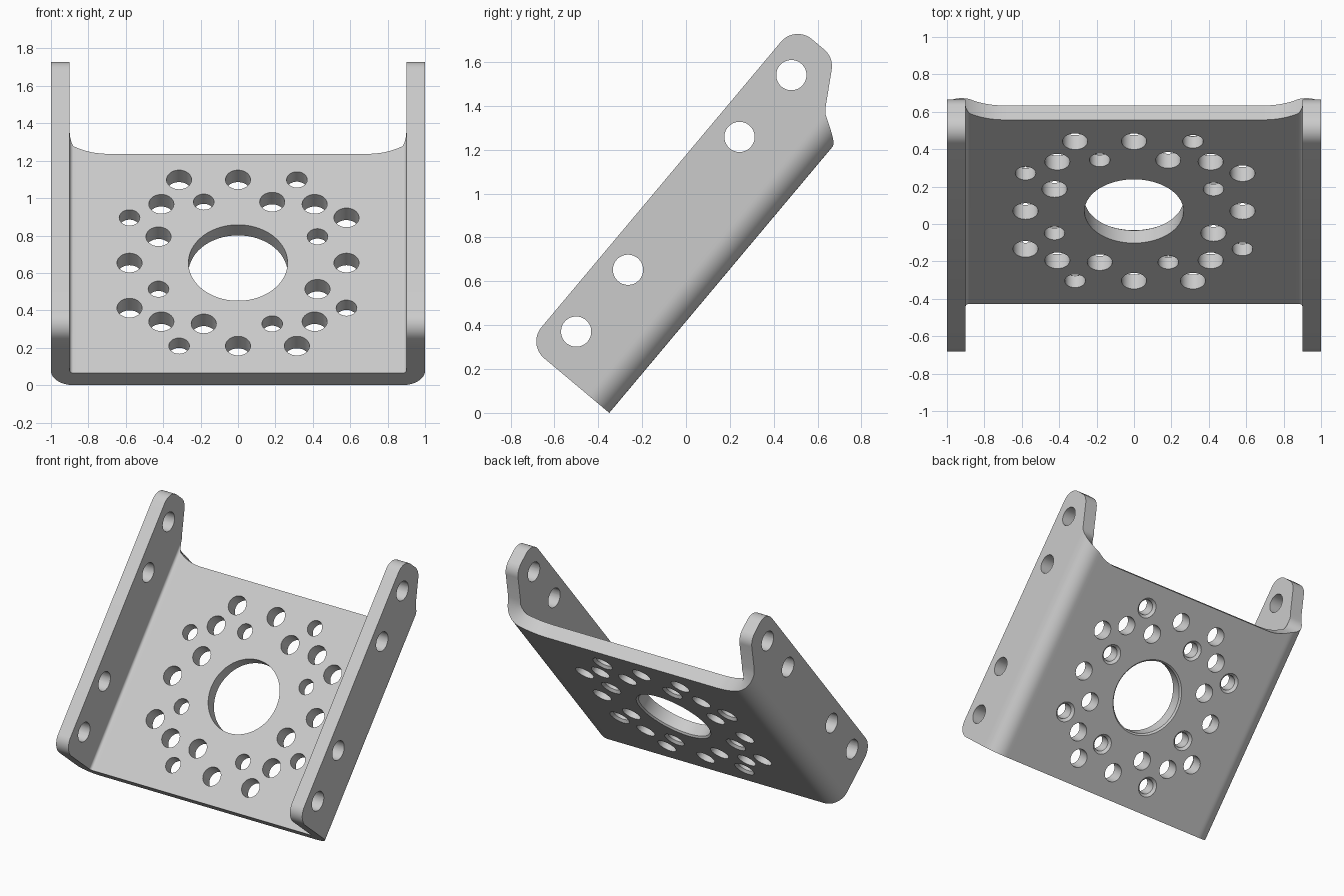
import bpy, bmesh, math
from mathutils import Matrix, Vector

if "Cube" in bpy.data.objects:
    bpy.data.objects.remove(bpy.data.objects["Cube"])

THICK, R_OUT, R_IN, HEIGHT = 0.1, 0.12, 0.02, 0.488
PLATE_END, TIP, ROUND = 1.53, 1.9, 0.1
BEND_X = 1 - R_OUT            # where the plate starts to bend
FLARE_X = 0.68                # where the rear edge starts to flare
TILT = Matrix.Translation((0, -0.35, 0)) @ Matrix.Rotation(math.radians(50), 4, 'X')


def flare(s):
    """Rear edge along the unfolded sheet, from plate into flange."""
    return PLATE_END + 0.17 * (s / 0.33) ** 2.3


def corner(v):
    """How far a rounded flange corner pulls back at height v."""
    d = max(0, v - (HEIGHT - ROUND))
    return ROUND - math.sqrt(max(0, ROUND ** 2 - d * d))


def flange_end(v):
    """Rear edge of a flange: slanted, rounded, straight, rounded."""
    if v < 0.229:
        return 1.70 + (v - 0.139) * 1.676
    d = max(0, 0.315 - v)
    return TIP - ROUND + math.sqrt(ROUND ** 2 - d * d) - corner(v)


# Columns across half the sheet: outer point, inner point, front and rear end
half = []
for i in range(11):
    x = FLARE_X + (BEND_X - FLARE_X) * i / 10
    half.append(((x, 0), (x, THICK), 0, flare(x - FLARE_X)))
for i in range(1, 13):
    a = math.pi / 2 * i / 12
    sx, sv = math.sin(a), math.cos(a)
    half.append(((BEND_X + R_OUT * sx, R_OUT * (1 - sv)),
                 (BEND_X + R_IN * sx, R_OUT - R_IN * sv),
                 0, flare(BEND_X - FLARE_X + 0.07 * a)))
heights = [0.139]
heights += [0.315 - ROUND * math.sin(math.radians(a)) for a in range(59, -1, -6)]
heights += [HEIGHT - ROUND + ROUND * math.sin(math.pi / 2 * i / 10) for i in range(11)]
for v in heights:
    half.append(((1, v), (1 - THICK, v), corner(v), flange_end(v)))
mirrored = [((-o[0], o[1]), (-n[0], n[1]), f, r) for o, n, f, r in reversed(half)]

# Folded sheet lofted through the columns
bm = bmesh.new()
loops = []
for outer, inner, front, rear in mirrored + half:
    pts = [(outer, front), (outer, rear), (inner, rear), (inner, front)]
    loops.append([bm.verts.new((p[0], u, p[1])) for p, u in pts])
for a, b in zip(loops, loops[1:]):
    for i in range(4):
        j = (i + 1) % 4
        bm.faces.new((a[i], a[j], b[j], b[i]))
bm.faces.new(loops[0])
bm.faces.new(reversed(loops[-1]))
bmesh.ops.dissolve_limit(bm, angle_limit=0.003, verts=bm.verts, edges=bm.edges)
bmesh.ops.recalc_face_normals(bm, faces=bm.faces)


def make_object(name, bm):
    bmesh.ops.transform(bm, matrix=TILT, verts=bm.verts)
    mesh = bpy.data.meshes.new(name)
    bm.to_mesh(mesh)
    bm.free()
    obj = bpy.data.objects.new(name, mesh)
    bpy.context.collection.objects.link(obj)
    return obj


bracket = make_object("channel_bracket", bm)

# Drill bits for every hole
bits = bmesh.new()


def drill(origin, axis, rings, sides=40):
    """Closed turned shape: rings are (distance along axis, radius)."""
    turn = Vector((0, 0, 1)).rotation_difference(Vector(axis)).to_matrix()
    circles = []
    for d, r in rings:
        circles.append([bits.verts.new(Vector(origin) + turn @ Vector(
            (r * math.cos(t), r * math.sin(t), d)))
            for t in (2 * math.pi * k / sides for k in range(sides))])
    for a, b in zip(circles, circles[1:]):
        for k in range(sides):
            m = (k + 1) % sides
            bits.faces.new((a[k], a[m], b[m], b[k]))
    bits.faces.new(reversed(circles[0]))
    bits.faces.new(circles[-1])


CENTRE, BIG, SMALL = 0.77, 0.067, 0.055


def plate_hole(x, u, r, sink=0, sides=40):
    rings = [(-0.05, r), (0.15, r)]
    if sink:
        rings = [(-sink, r + 2 * sink), (sink, r), (0.15, r)]
    drill((x, CENTRE + u, 0), (0, 0, 1), rings, sides)


plate_hole(0, 0, 0.265, 0.012, 80)
pattern = [(0, 0.58, BIG, 0), (0.41, 0.41, BIG, 0),
           (-0.315, 0.58, BIG, 0), (0.315, 0.58, SMALL, 0.018),
           (0.183, 0.425, BIG, 0), (-0.183, 0.425, SMALL, 0.018)]
for x, u, r, sink in pattern:
    for quarter in range(4):
        plate_hole(x, u, r, sink)
        x, u = -u, x

# Flange holes, on both sides
for u in (0.187, 0.555, 1.346, 1.714):
    for side in (-1, 1):
        drill((side * 0.85, u, 0.354), (side, 0, 0), [(0, 0.069), (0.2, 0.069)])

bmesh.ops.recalc_face_normals(bits, faces=bits.faces)
cutter = make_object("hole_cutter", bits)
cutter.hide_render = True

bpy.ops.object.select_all(action='DESELECT')
bpy.context.view_layer.objects.active = bracket
bracket.select_set(True)
cut = bracket.modifiers.new("holes", 'BOOLEAN')
cut.operation = 'DIFFERENCE'
cut.solver = 'EXACT'
cut.object = cutter
bpy.ops.object.modifier_apply(modifier=cut.name)
bpy.data.objects.remove(cutter)

# Plain grey metal
grey = bpy.data.materials.new("light_grey")
grey.use_nodes = True
colour = (0.6, 0.6, 0.6, 1)
grey.diffuse_color = colour
grey.node_tree.nodes["Principled BSDF"].inputs["Base Color"].default_value = colour
bracket.data.materials.clear()
bracket.data.materials.append(grey)
bpy.ops.object.shade_smooth_by_angle(angle=math.radians(30))
